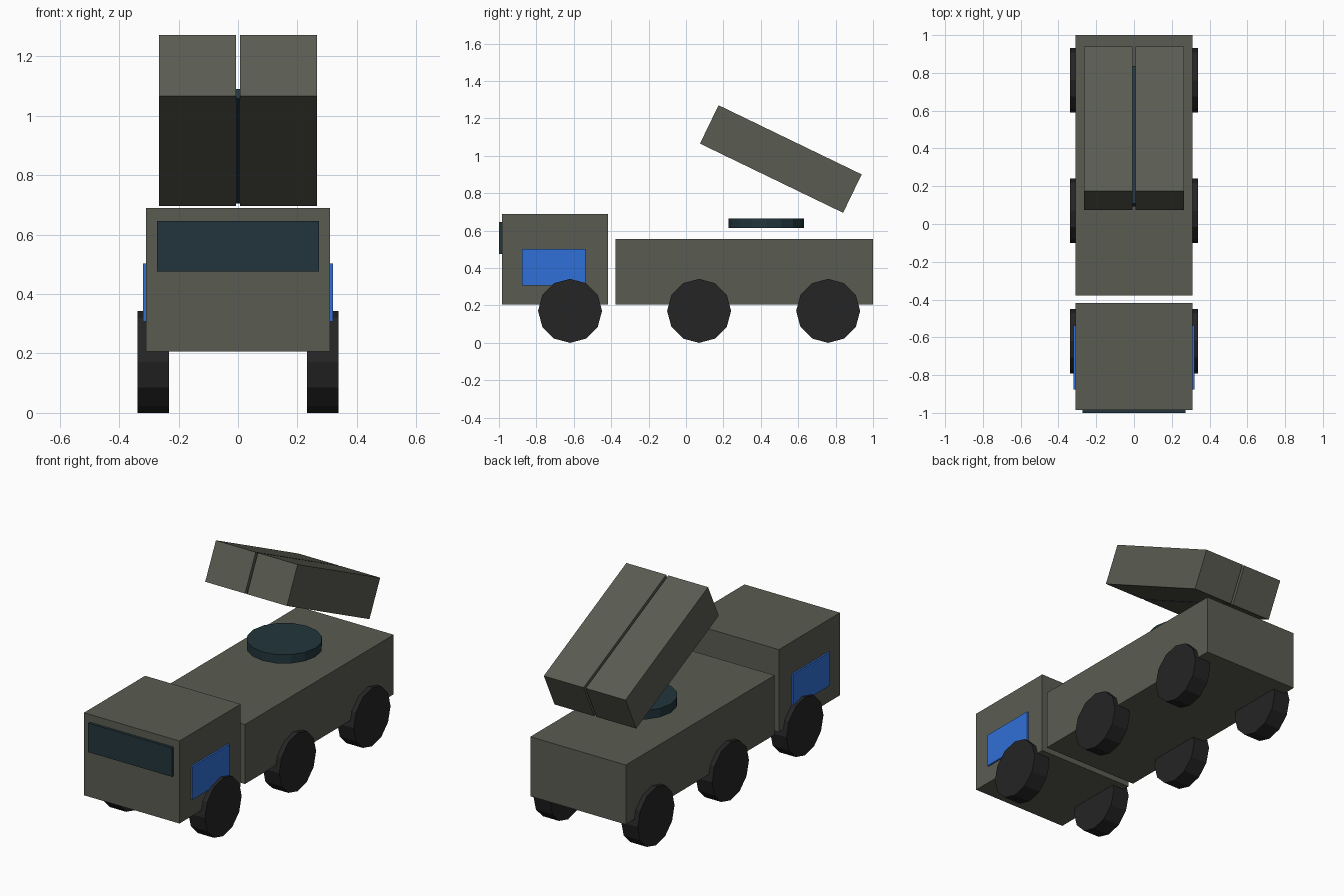
import bpy
from math import radians, pi
from mathutils import Vector, Matrix

cube = bpy.data.objects.get("Cube")
if cube:
    bpy.data.objects.remove(cube, do_unlink=True)


def make_material(name, rgb):
    mat = bpy.data.materials.new(name)
    mat.use_nodes = True
    mat.diffuse_color = (*rgb, 1)
    bsdf = mat.node_tree.nodes["Principled BSDF"]
    bsdf.inputs["Base Color"].default_value = (*rgb, 1)
    bsdf.inputs["Roughness"].default_value = 0.8
    return mat


OLIVE = make_material("olive_grey_paint", (0.102, 0.108, 0.084))
TEAL = make_material("dark_teal", (0.016, 0.036, 0.045))
BLUE = make_material("blue_panel", (0.03, 0.16, 0.68))
RUBBER = make_material("black_rubber", (0.018, 0.018, 0.018))


def finish(name, mat):
    obj = bpy.context.object
    obj.name = obj.data.name = name
    obj.data.materials.append(mat)
    return obj


def box(name, low, high, mat, matrix=Matrix()):
    """Box between two corners, optionally placed in a tilted frame."""
    low, high = Vector(low), Vector(high)
    bpy.ops.mesh.primitive_cube_add(size=1)
    obj = finish(name, mat)
    obj.data.transform(matrix @ Matrix.Translation((low + high) / 2)
                       @ Matrix.Diagonal((*(high - low), 1)))
    return obj


def disc(name, centre, radius, depth, sides, mat, rotation=(0, 0, 0)):
    bpy.ops.mesh.primitive_cylinder_add(vertices=sides, radius=radius, depth=depth,
                                        location=centre, rotation=rotation)
    return finish(name, mat)


# Truck body
box("cab", (-0.31, -0.985, 0.206), (0.31, -0.418, 0.69), OLIVE)
box("rear_bed", (-0.31, -0.378, 0.206), (0.31, 1.0, 0.555), OLIVE)
box("windscreen", (-0.272, -1.0, 0.475), (0.272, -0.975, 0.645), TEAL)

# Turntable above the bed
disc("turntable", (0, 0.43, 0.64), 0.202, 0.052, 16, TEAL)

# Launcher frame, tilted with its front end raised
tilt = Matrix.Translation((0, 0.507, 0.983)) @ Matrix.Rotation(radians(-25.8), 4, "X")
box("launcher_cradle", (-0.2, -0.405, -0.113), (0.2, 0.405, -0.078), TEAL, tilt)

# Paired parts on each side
for side, s in (("left", 1), ("right", -1)):
    box(side + "_launch_box", (s * 0.136 - 0.129, -0.425, -0.114),
        (s * 0.136 + 0.129, 0.425, 0.114), OLIVE, tilt)
    box(side + "_door_panel", (s * 0.31 - 0.01, -0.877, 0.307),
        (s * 0.31 + 0.01, -0.538, 0.502), BLUE)
    for axle, y in (("front", -0.62), ("middle", 0.07), ("rear", 0.76)):
        disc(f"{side}_{axle}_wheel", (s * 0.285, y, 0.171), 0.171, 0.106, 12,
             RUBBER, (0, pi / 2, 0))
